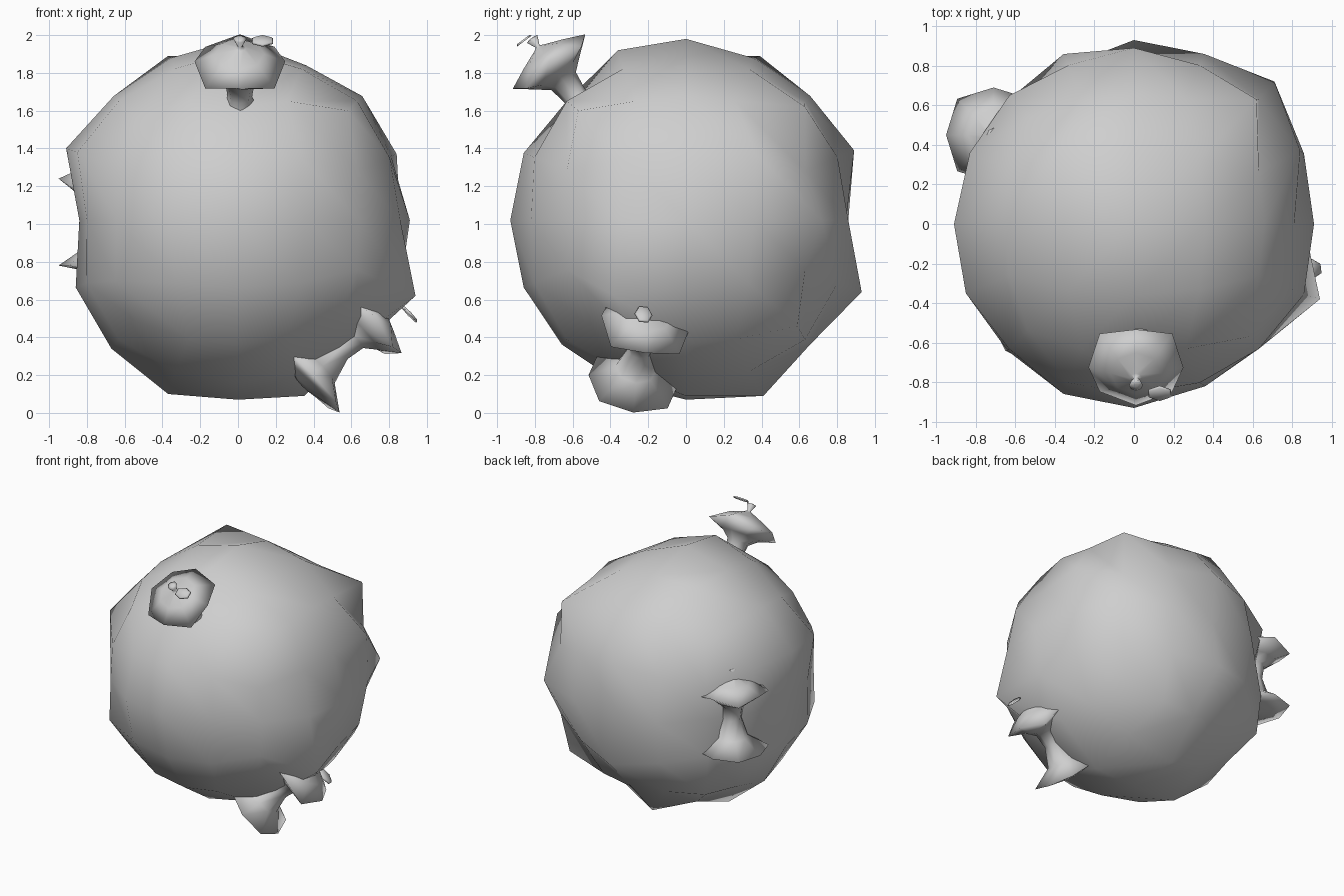
import bpy, bmesh, math
from mathutils import Vector, Matrix

cube = bpy.data.objects.get("Cube")
if cube:
    bpy.data.objects.remove(cube, do_unlink=True)

grey = bpy.data.materials.new("plain grey")
grey.use_nodes = True
grey.diffuse_color = (0.62, 0.62, 0.62, 1)
grey.node_tree.nodes["Principled BSDF"].inputs["Base Color"].default_value = grey.diffuse_color


def finish(bm, name, matrix=None):
    """Turn a bmesh into a smooth shaded grey object."""
    if matrix:
        bm.transform(matrix)
    bmesh.ops.recalc_face_normals(bm, faces=bm.faces)
    mesh = bpy.data.meshes.new(name)
    bm.to_mesh(mesh)
    bm.free()
    mesh.materials.append(grey)
    for face in mesh.polygons:
        face.use_smooth = True
    obj = bpy.data.objects.new(name, mesh)
    bpy.context.collection.objects.link(obj)
    return obj


def lathe(bm, profile, sides, droop_height):
    """Revolve (radius, height) points; corners of the cap rim droop."""
    rings = []
    for radius, height in profile:
        ring = []
        for i in range(sides):
            angle = math.tau * i / sides
            corner = i % 2
            rim = radius > 0.2
            reach = radius * (1.08 if corner and rim else 1)
            drop = droop_height if corner and rim and height == 0 else 0
            ring.append(bm.verts.new((reach * math.cos(angle), reach * math.sin(angle), height - drop)))
        rings.append(ring)
    for low, high in zip(rings, rings[1:]):
        for i in range(sides):
            j = (i + 1) % sides
            bm.faces.new((low[i], low[j], high[j], high[i]))
    bm.faces.new(rings[0][::-1])
    bm.faces.new(rings[-1])


# Body: rounded cube grid with a few uneven bumps and dents
center = Vector((0, 0, 1.02))
bumps = [
    # upper half
    (0, 0, 1.98), (-0.91, 0, 1.4), (0.36, 0, 1.84), (0, -0.36, 1.92),
    (0, 0.89, 1.39), (-0.37, 0.39, 1.89), (0.62, 0.63, 1.62),
    (0.58, -0.57, 1.6), (0, -0.61, 1.62), (-0.83, 0.36, 1.38),
    (-0.85, -0.35, 1.38), (-0.63, 0.65, 1.29), (0.81, 0, 1.36),
    (0.84, 0.37, 1.37),
    # middle
    (-0.84, 0, 1.02), (0, 0.85, 1.04), (0.71, 0.72, 1.02), (0.91, 0, 1.02),
    (0.64, -0.62, 1.02), (-0.64, -0.64, 1.02), (0.36, -0.82, 1.02),
    (-0.79, 0.33, 1.02), (-0.59, 0.6, 1.02), (-0.8, -0.34, 1.02),
    # lower half
    (0, 0, 0.07), (0, 0.93, 0.64), (0.94, -0.38, 0.62), (0, 0.41, 0.09),
    (0.58, 0.59, 0.46), (-0.37, 0, 0.1), (0.35, 0, 0.09),
    (-0.65, -0.64, 0.7), (-0.6, 0.62, 0.45), (-0.67, 0, 0.34),
]
bm = bmesh.new()
bmesh.ops.create_cube(bm, size=2)
bmesh.ops.subdivide_edges(bm, edges=bm.edges, cuts=3, use_grid_fill=True)
for v in bm.verts:
    spread = Vector([math.tan(c * math.pi / 4) for c in v.co])
    v.co = center + spread.normalized() * 0.93
rest = {v: (v.co - center).normalized() for v in bm.verts}
for bump in bumps:
    target = Vector(bump)
    way = (target - center).normalized()
    nearest = max(rest, key=lambda v: rest[v].dot(way))
    nearest.co = target
finish(bm, "body")

# Spool shaped growths: foot, stem, cap and bud in one profile
spool = [
    (0.05, -0.5), (0.14, -0.48), (0.24, -0.46), (0.11, -0.37),
    (0.065, -0.23), (0.08, -0.13), (0.14, -0.08), (0.24, 0),
    (0.13, 0.05), (0.03, 0.09), (0.012, 0.1), (0.035, 0.15), (0.01, 0.155),
]
growths = {
    "top_growth": ((0.01, -0.725, 1.86), (0, -0.6, 0.8), (1, 0, 0)),
    "low_growth": ((0.7, -0.21, 0.49), (0.72, 0.15, 0.69), (0.69, 0, -0.72)),
    "side_growth": ((-0.71, 0.45, 1.24), (0, 0, 1), (1, 0, 0)),
}
for name, (place, axis, side) in growths.items():
    up = Vector(axis).normalized()
    across = up.cross(Vector(side)).normalized()
    out = across.cross(up)
    frame = Matrix((out, across, up)).transposed().to_4x4()
    frame.translation = place

    bm = bmesh.new()
    lathe(bm, spool, 8, 0.04)
    finish(bm, name, frame)

    # Thin loose petal beside the bud
    bm = bmesh.new()
    bmesh.ops.create_cone(bm, cap_ends=True, segments=6, radius1=0.065,
                          radius2=0.055, depth=0.01)
    tilt = Matrix.Translation((0.12, -0.04, 0.17)) @ Matrix.Diagonal((1, 0.75, 1, 1))
    finish(bm, name + "_petal", frame @ tilt)
